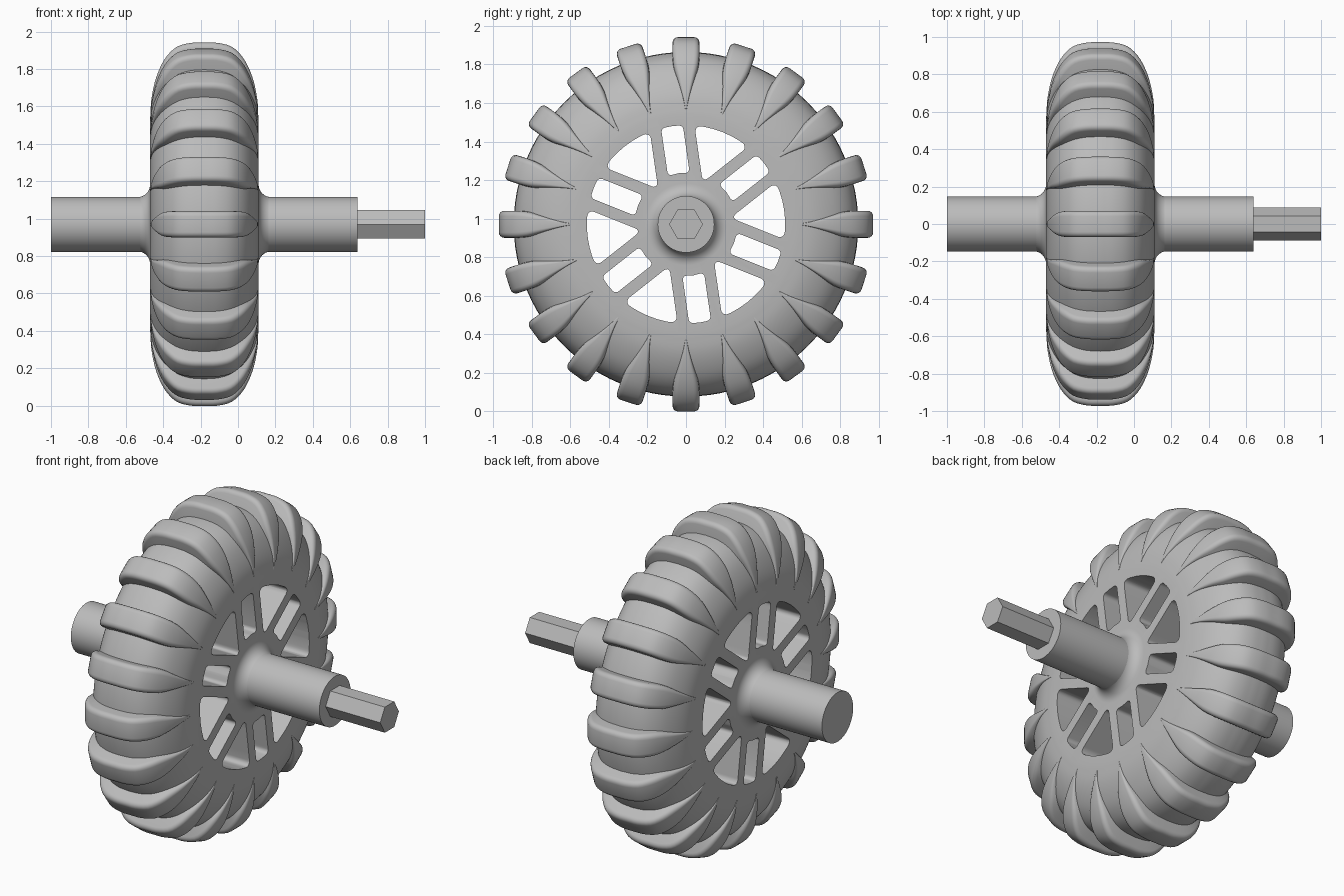
import bpy, bmesh, math
from mathutils import Vector, Matrix

if "Cube" in bpy.data.objects:
    bpy.data.objects.remove(bpy.data.objects["Cube"], do_unlink=True)

AXLE_Z = 0.97
WHEEL_X = -0.18
LUGS = 20
WINDOWS = 6

grey = bpy.data.materials.new("plain grey")
grey.use_nodes = True
grey.diffuse_color = (0.5, 0.5, 0.5, 1)
grey.node_tree.nodes["Principled BSDF"].inputs["Base Color"].default_value = (0.5, 0.5, 0.5, 1)


def finish(bm, name, x, angle=30):
    """Turn a bmesh built around the x axis into a placed object."""
    bmesh.ops.remove_doubles(bm, verts=bm.verts, dist=1e-5)
    bmesh.ops.recalc_face_normals(bm, faces=bm.faces)
    mesh = bpy.data.meshes.new(name)
    bm.to_mesh(mesh)
    bm.free()
    obj = bpy.data.objects.new(name, mesh)
    bpy.context.collection.objects.link(obj)
    obj.location = (x, 0, AXLE_Z)
    mesh.materials.append(grey)
    if angle:
        smooth(obj, angle)
    return obj


def activate(obj):
    bpy.ops.object.select_all(action='DESELECT')
    obj.select_set(True)
    bpy.context.view_layer.objects.active = obj


def smooth(obj, angle):
    activate(obj)
    bpy.ops.object.shade_smooth_by_angle(angle=math.radians(angle))


def rounded(points, steps=4):
    """Resample a point list as a smooth Catmull-Rom curve."""
    pts = [Vector(p) for p in points]
    pts = [2 * pts[0] - pts[1]] + pts + [2 * pts[-1] - pts[-2]]
    out = []
    for a, b, c, d in zip(pts, pts[1:], pts[2:], pts[3:]):
        for i in range(steps):
            t = i / steps
            out.append(0.5 * (2 * b + (c - a) * t + (2 * a - 5 * b + 4 * c - d) * t * t
                              + (3 * b - a - 3 * c + d) * t ** 3))
    return out + [pts[-2]]


def lathe(profile, name, x, steps=96, angle=30):
    """Spin (x, radius) points around the x axis."""
    bm = bmesh.new()
    verts = [bm.verts.new((px, r, 0)) for px, r in profile]
    edges = [bm.edges.new(pair) for pair in zip(verts, verts[1:])]
    bmesh.ops.spin(bm, geom=verts + edges, cent=(0, 0, 0), axis=(1, 0, 0),
                   angle=math.tau, steps=steps, use_merge=True)
    return finish(bm, name, x, angle)


def mirrored(half):
    """Complete a half profile that ends on the middle plane."""
    return half + [(-p[0], *p[1:]) for p in reversed(half[:-1])]


# Wheel body: flared hub, flat disc face and rounded tyre
FACE, HUB, FLARE = 0.29, 0.145, 0.068
flare = [(FACE + FLARE * (1 - math.sin(t)), HUB + FLARE * (1 - math.cos(t)))
         for t in [math.pi / 2 * i / 8 for i in range(9)]]
tyre = [(0.29, 0.57), (0.278, 0.66), (0.25, 0.74), (0.208, 0.81),
        (0.15, 0.862), (0.08, 0.888), (0, 0.895)]
half = [(FACE + FLARE, 0)] + flare + [tuple(p) for p in rounded(tyre)]
wheel = lathe(mirrored(half), "wheel_body", WHEEL_X, angle=0)

# Window cutters: straight slots between paired spokes, and wedges between the pairs
SLOT, SPOKE_EDGE, INNER, OUTER = 0.057, 0.117, 0.268, 0.515


def arc(r, a0, a1, n):
    return [(r * math.cos(a0 + (a1 - a0) * i / n), r * math.sin(a0 + (a1 - a0) * i / n))
            for i in range(n + 1)]


def add_window(bm, outline, corners, radius, turn):
    part = bmesh.new()
    verts = [part.verts.new((-0.45, y, z)) for y, z in outline]
    part.faces.new(verts)
    bmesh.ops.bevel(part, geom=[verts[i] for i in corners], offset=radius, segments=5,
                    profile=0.5, affect='VERTICES')
    grown = bmesh.ops.extrude_face_region(part, geom=part.faces[:])
    moved = [g for g in grown["geom"] if isinstance(g, bmesh.types.BMVert)]
    bmesh.ops.translate(part, verts=moved, vec=(0.9, 0, 0))
    bmesh.ops.rotate(part, verts=part.verts, matrix=Matrix.Rotation(turn, 3, 'X'))
    temp = bpy.data.meshes.new("window_part")
    part.to_mesh(temp)
    part.free()
    bm.from_mesh(temp)
    bpy.data.meshes.remove(temp)


a_out, a_in = math.asin(SLOT / OUTER), math.asin(SLOT / INNER)
slot = arc(OUTER, -a_out, a_out, 2) + arc(INNER, a_in, -a_in, 2)
a_w = math.asin(SPOKE_EDGE / OUTER)
tip = SPOKE_EDGE / math.sin(math.pi / WINDOWS)
wedge = arc(OUTER, a_w - math.pi / WINDOWS, math.pi / WINDOWS - a_w, 6) + [(tip, 0)]
bm = bmesh.new()
for i in range(WINDOWS):
    turn = math.radians(98.2) + math.tau * i / WINDOWS
    add_window(bm, slot, (0, 2, 3, 5), 0.022, turn)
    add_window(bm, wedge, (0, 6, 7), 0.036, turn + math.pi / WINDOWS)
cutter = finish(bm, "window_cutter", WHEEL_X, 0)
cutter.hide_render = True
cut = wheel.modifiers.new("windows", 'BOOLEAN')
cut.object, cut.operation, cut.solver = cutter, 'DIFFERENCE', 'EXACT'
activate(wheel)
bpy.ops.object.modifier_apply(modifier=cut.name)
bpy.data.objects.remove(cutter, do_unlink=True)
smooth(wheel, 30)

# Tread lugs: one bar wrapped over the tyre, tapering to points on both side walls
lug = [(0.288, 0.6, 0.004), (0.283, 0.67, 0.018), (0.265, 0.76, 0.042), (0.238, 0.835, 0.062),
       (0.2, 0.9, 0.069), (0.145, 0.95, 0.07), (0.07, 0.97, 0.07), (0, 0.972, 0.07)]
stations = mirrored([tuple(p) for p in rounded(lug, 3)])
bm = bmesh.new()
for k in range(LUGS):
    spin = Matrix.Rotation(math.tau * k / LUGS, 3, 'X')
    rings = []
    for x, r, w in stations:
        top = Vector((x, 0, r))
        root = Vector((x * 0.6, 0, 0.58 + (r - 0.58) * 0.6))
        inward = (root - top).normalized()
        soft = min(0.028, w * 0.4)
        # rounded shoulders on the cross-section
        shoulder = [(w - soft * (1 - math.cos(t)), soft * (1 - math.sin(t)))
                    for t in [math.pi / 2 * i / 4 for i in range(5)]]
        side = [root + Vector((0, w, 0))] + [top + inward * d + Vector((0, y, 0))
                                             for y, d in shoulder]
        ring = side + [Vector((p.x, -p.y, p.z)) for p in reversed(side)]
        rings.append([bm.verts.new(spin @ p) for p in ring])
    for a, b in zip(rings, rings[1:]):
        for i in range(len(a)):
            j = (i + 1) % len(a)
            bm.faces.new((a[i], a[j], b[j], b[i]))
    bm.faces.new(rings[0])
    bm.faces.new(rings[-1])
finish(bm, "tread_lugs", WHEEL_X, 35)

# Axle shaft and its six-sided drive end
lathe([(-1, 0), (-1, 0.147), (0.64, 0.147), (0.64, 0)], "axle_shaft", 0, 64)
lathe([(0.6, 0), (0.6, 0.088), (1, 0.088), (1, 0)], "hex_drive_end", 0, 6)
